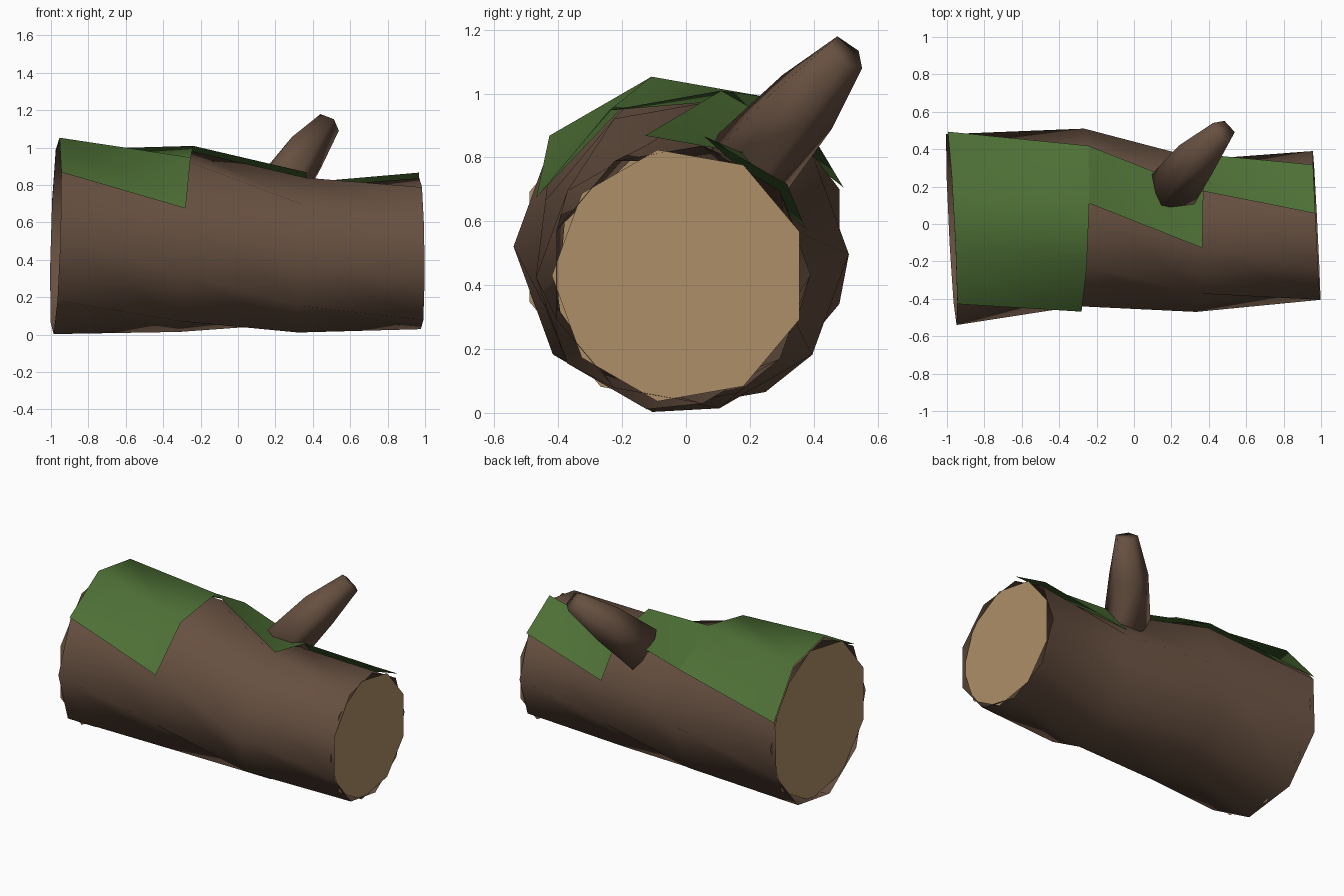
import bpy
from math import radians, cos, sin
from mathutils import Vector

if "Cube" in bpy.data.objects:
    bpy.data.objects.remove(bpy.data.objects["Cube"])

SIDES = 9
STEP = 360 / SIDES


def material(name, rgb):
    m = bpy.data.materials.new(name)
    m.diffuse_color = (*rgb, 1)
    m.use_nodes = True
    m.node_tree.nodes["Principled BSDF"].inputs["Base Color"].default_value = m.diffuse_color
    return m


BARK = material("bark", (0.135, 0.08, 0.052))
WOOD = material("cut_wood", (0.42, 0.275, 0.135))
MOSS = material("moss", (0.075, 0.16, 0.036))


def add_object(name, verts, faces, mat, smooth=None):
    me = bpy.data.meshes.new(name)
    me.from_pydata(verts, [], faces)
    me.materials.append(mat)
    ob = bpy.data.objects.new(name, me)
    bpy.context.collection.objects.link(ob)
    if smooth:
        bpy.ops.object.select_all(action='DESELECT')
        ob.select_set(True)
        bpy.context.view_layer.objects.active = ob
        bpy.ops.object.shade_smooth_by_angle(angle=radians(smooth))
    return ob


# Trunk stations: centre, radius, plane slope in y and z, twist in degrees
RINGS = [
    ((-0.975, -0.014, 0.521), 0.526, -0.05, 0.03, 20),
    ((-0.28, 0.02, 0.497), 0.49, 0.028, 0.075, 40),
    ((0.345, -0.05, 0.425), 0.42, 0.03, 0.05, 60),
    ((0.977, -0.02, 0.433), 0.41, -0.05, -0.01, 80),
]


def ring_point(i, k, lift=0.0):
    """Vertex k of trunk ring i, optionally lifted off the bark."""
    (x, y, z), r, sy, sz, twist = RINGS[i]
    a = radians(twist + k * STEP)
    dy, dz = (r + lift) * cos(a), (r + lift) * sin(a)
    return (x + sy * dy + sz * dz, y + dy, z + dz)


def triangles(a0, a1, b0, b1):
    """Split a twisted panel along its long, inward-folding diagonal."""
    return [(a0, b0, b1), (a0, b1, a1)]


# Open bark tube
verts = [ring_point(i, k) for i in range(4) for k in range(SIDES)]
faces = []
for i in range(3):
    for k in range(SIDES):
        a, b, n = i * SIDES, (i + 1) * SIDES, (k + 1) % SIDES
        faces += triangles(a + k, a + n, b + k, b + n)
add_object("trunk_bark", verts, faces, BARK, 65)

# Sawn ends, upright discs just inside the tube
for name, x, y, z, r, phase, side in [("left_cut_end", -0.968, -0.014, 0.52, 0.506, 0, -1),
                                      ("right_cut_end", 0.975, -0.02, 0.43, 0.40, 20, 1)]:
    disc = [(x, y + r * cos(radians(phase + k * STEP)), z + r * sin(radians(phase + k * STEP)))
            for k in range(SIDES)]
    add_object(name, disc, [list(range(SIDES))[::side]], WOOD)

# Thin moss sheets: trunk segment, first and last ring vertex
for name, seg, k0, k1 in [("moss_left", 0, 0, 3), ("moss_middle", 1, 0, 1), ("moss_right", 2, -1, 0)]:
    n = k1 - k0 + 1
    sheet = [ring_point(seg + e, k, 0.014 if seg + e == 0 else 0.03)
             for e in range(2) for k in range(k0, k1 + 1)]
    panels = []
    for k in range(n - 1):
        panels += triangles(k, k + 1, n + k, n + k + 1)
    add_object(name, sheet, panels, MOSS, 65)

# Tapered broken branch: centre, radius, turn of each ring
path = [((0.205, 0.18, 0.76), 0.15, 93), ((0.345, 0.36, 0.965), 0.123, 88), ((0.48, 0.50, 1.127), 0.07, 80)]
axis = (Vector(path[2][0]) - Vector(path[0][0])).normalized()
u = Vector((0, 0, 1)).cross(axis).normalized()
v = axis.cross(u)
N = 5
verts = [Vector(c) + r * (cos(radians(72 * k + t)) * u + sin(radians(72 * k + t)) * v)
         for c, r, t in path for k in range(N)]
faces = [(i * N + k, i * N + (k + 1) % N, (i + 1) * N + (k + 1) % N, (i + 1) * N + k)
         for i in range(2) for k in range(N)]
faces += [list(range(N))[::-1], list(range(2 * N, 3 * N))]
add_object("branch_stub", verts, faces, BARK, 95)
